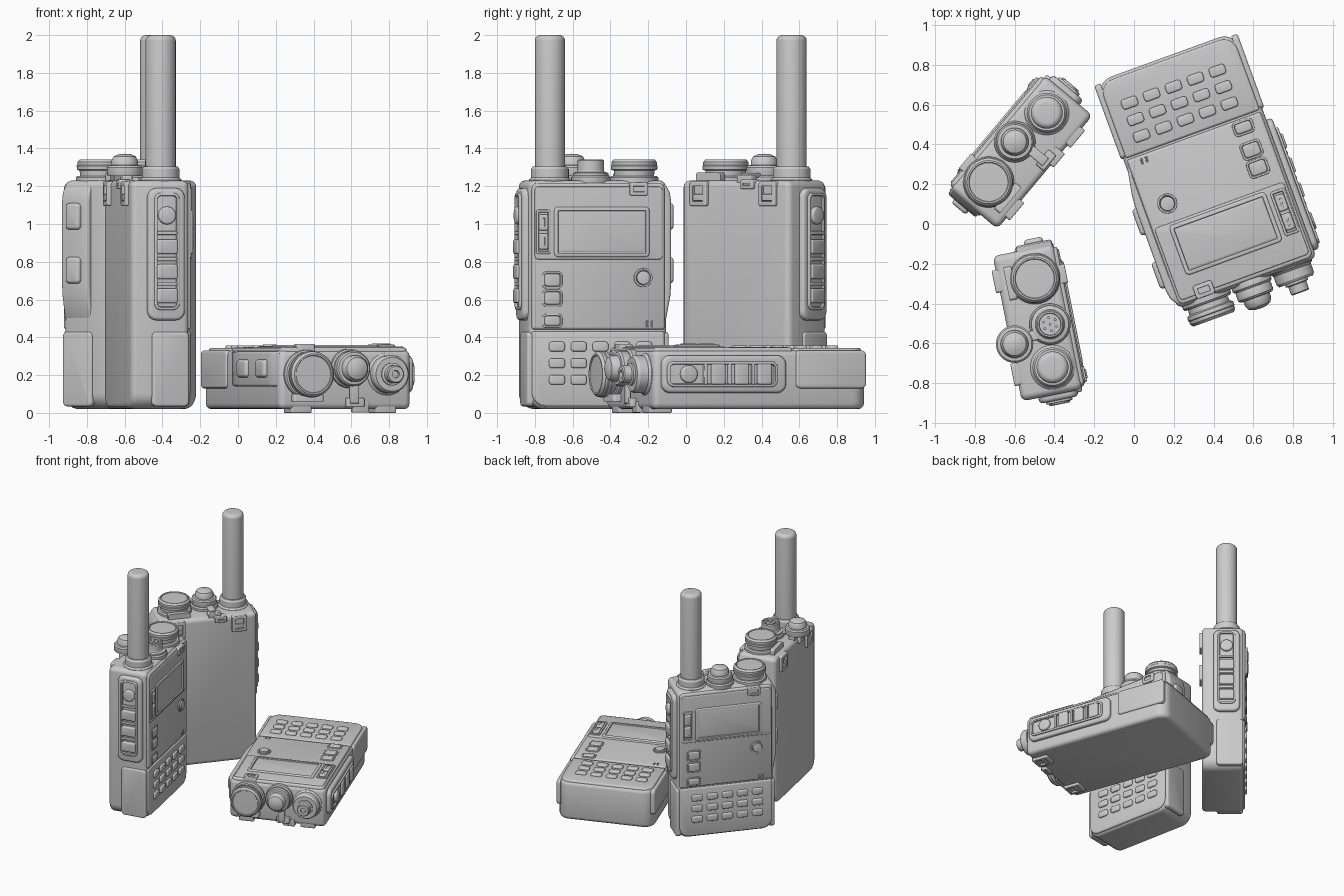
import bpy, bmesh
from math import sin, cos, pi, radians
from mathutils import Matrix, Vector

if "Cube" in bpy.data.objects:
    bpy.data.objects.remove(bpy.data.objects["Cube"])

M = Matrix()      # placement of the radio being built
TAG = ""          # name suffix of the radio being built


def finish(name, bm):
    bmesh.ops.recalc_face_normals(bm, faces=bm.faces)
    me = bpy.data.meshes.new(name + TAG)
    bm.to_mesh(me)
    bm.free()
    me.polygons.foreach_set("use_smooth", [True] * len(me.polygons))
    me.set_sharp_from_angle(angle=radians(32))
    ob = bpy.data.objects.new(name + TAG, me)
    bpy.context.collection.objects.link(ob)
    ob.matrix_world = M
    return ob


def rounded(a, b, w, h, rb, rt=None, n=6):
    """Rounded rectangle outline: centre, size, bottom and top corner radius."""
    rt = rb if rt is None else rt
    pts = []
    for q, (sx, sy, r) in enumerate(((1, 1, rt), (-1, 1, rt), (-1, -1, rb), (1, -1, rb))):
        for i in range(n + 1):
            t = (q + i / n) * pi / 2
            pts.append((a + sx * (w / 2 - r) + r * cos(t), b + sy * (h / 2 - r) + r * sin(t)))
    return pts


def prism(name, pts, d0, d1, axis="y", bev=0.008, both=False, dish=None):
    """Outline pushed from d0 to the outer depth d1, rim bevelled, face optionally dished."""
    bm = bmesh.new()
    place = (lambda a, b, d: (a, d, b)) if axis == "y" else (lambda a, b, d: (d, a, b))
    k = 1 if axis == "y" else 0
    lo = [bm.verts.new(place(a, b, d0)) for a, b in pts]
    hi = [bm.verts.new(place(a, b, d1)) for a, b in pts]
    bm.faces.new(lo)
    bm.faces.new(hi)
    for i in range(len(pts)):
        j = (i + 1) % len(pts)
        bm.faces.new((lo[i], lo[j], hi[j], hi[i]))
    bmesh.ops.recalc_face_normals(bm, faces=bm.faces)
    ends = (d0, d1) if both else (d1,)
    rim = [e for e in bm.edges if any(all(abs(v.co[k] - d) < 1e-6 for v in e.verts) for d in ends)]
    bmesh.ops.bevel(bm, geom=rim, offset=bev, segments=3, profile=0.5, affect='EDGES', clamp_overlap=True)
    if dish:
        cap = max((f for f in bm.faces if abs(f.calc_center_median()[k] - d1) < 1e-5), key=lambda f: f.calc_area())
        bmesh.ops.inset_region(bm, faces=[cap], thickness=dish[0])
        bmesh.ops.inset_region(bm, faces=[cap], thickness=0.004)
        for v in cap.verts:
            v.co[k] -= dish[1] * (1 if d1 > d0 else -1)
    return finish(name, bm)


def lathe(name, x, y, prof, n=40):
    bm = bmesh.new()
    vs = [bm.verts.new((r, 0, z)) for r, z in prof]
    es = [bm.edges.new(p) for p in zip(vs, vs[1:])]
    bmesh.ops.spin(bm, geom=vs + es, cent=(0, 0, 0), axis=(0, 0, 1), angle=2 * pi, steps=n)
    bmesh.ops.remove_doubles(bm, verts=bm.verts, dist=1e-5)
    bmesh.ops.translate(bm, verts=bm.verts, vec=(x, y, 0))
    return finish(name, bm)


def cap(name, x, y):
    lathe(name, x, y, [(0, 1.235), (.09, 1.235), (.094, 1.245), (.094, 1.28), (.086, 1.29), (.07, 1.292),
                       (.07, 1.315), (.058, 1.338), (.03, 1.35), (0, 1.352)])


def radio(tag, matrix, antenna, open_port):
    global M, TAG
    M, TAG = matrix, tag
    # main shell, raised front panels and lower side clamps
    prism("body", rounded(0, .605, .744, 1.21, .085, .035), .16, -.152, bev=.03, both=True)
    prism("front_panel", rounded(0, .81, .715, .775, .012, .03), -.12, -.165, bev=.012)
    prism("screen_panel", rounded(.0, .985, .69, .385, .02), -.15, -.172, bev=.007)
    prism("keypad_panel", rounded(0, .213, .715, .398, .075, .012), -.12, -.163, bev=.014)
    for s in (-1, 1):
        prism("side_clamp", rounded(-.05, .212, .2, .395, .025), s * .35, s * .383, "x", .012)
    # screen
    prism("screen_bezel", rounded(.016, .938, .515, .265, .022), -.16, -.18, dish=(.012, .014))
    prism("screen_glass", rounded(.016, .938, .465, .215, .02), -.16, -.173, bev=.005)
    # rocker beside the screen
    prism("rocker_frame", rounded(-.3, .938, .078, .235, .014), -.16, -.181, bev=.005, dish=(.007, .01))
    for z in (.888, .988):
        prism("rocker_key", rounded(-.3, z, .05, .085, .012), -.16, -.188, dish=(.012, .004))
    # keys on the middle of the front
    for z, h in ((.683, .09), (.587, .09), (.467, .075)):
        prism("key_frame", rounded(-.25, z, .108, h, .022), -.155, -.17, bev=.004, dish=(.006, .007))
        prism("function_key", rounded(-.25, z, .084, h - .024, .016), -.155, -.177)
    prism("round_key_ring", rounded(.24, .696, .1, .1, .0499, n=8), -.155, -.174, bev=.006, dish=(.008, .008))
    prism("round_key", rounded(.24, .696, .072, .072, .0359, n=8), -.155, -.183, bev=.012)
    for x in (.262, .288):
        prism("microphone_slit", rounded(x, .452, .012, .032, .004), -.155, -.17, bev=.002, dish=(.002, .006))
    for row in range(3):
        for col in range(5):
            prism("keypad_key", rounded(.01 + .1175 * (col - 2), .155 + .088 * row, .084, .052, .015, n=4),
                  -.15, -.178, bev=.009)
    # button pad on the left side
    prism("side_pad", rounded(-.025, .82, .2, .70, .05), -.35, -.402, "x", .018)
    prism("side_pad_rim", rounded(-.025, .835, .135, .62, .035), -.39, -.414, "x", .006, dish=(.008, .014))
    prism("round_side_key", rounded(-.025, 1.025, .094, .094, .046, n=8), -.39, -.424, "x", .012)
    for z in (.86, .728, .6):
        prism("side_key", rounded(-.025, z, .11, .078, .012), -.39, -.424, "x", .009)
    for z in (.932, .794, .664):
        prism("side_rib", rounded(-.025, z, .11, .02, .008), -.39, -.416, "x", .004)
    # tapered socket cover on the right side
    prism("socket_cover", [(.34, .42), (.366, .45), (.394, .6), (.398, .66), (.398, 1.1), (.39, 1.15),
                           (.366, 1.19), (.34, 1.19)], .04, -.145, bev=.014, both=True)
    for z in (1.02, .735):
        prism("socket_bump", rounded(-.055, z, .095, .14, .022), .38, .42, "x", .016)
    # latches on the back and on the front below the dial
    for x in (.243, -.233):
        prism("back_latch", rounded(x, 1.14, .115, .13, .012), .14, .18, bev=.006, dish=(.018, .014))
        prism("back_latch_lip", rounded(x, 1.12, .07, .035, .008), .14, .178, bev=.004)
    prism("centre_latch", rounded(-.09, 1.19, .09, .05, .01), .12, .178, bev=.006, dish=(.014, .01))
    prism("front_latch", rounded(.215, 1.165, .1, .07, .014), -.14, -.185, bev=.006, dish=(.014, .008))
    # dial with its collar and guard
    lathe("dial_collar", .22, -.025, [(0, 1.19), (.128, 1.19), (.128, 1.225), (.12, 1.235), (.1, 1.235), (0, 1.235)])
    lathe("dial", .22, -.025, [(0, 1.23), (.105, 1.23), (.108, 1.262), (.122, 1.268), (.124, 1.288), (.12, 1.292),
                               (.12, 1.308), (.108, 1.322), (.1, 1.322), (.097, 1.317), (0, 1.319)])
    prism("dial_guard", rounded(.22, 1.225, .17, .055, .015), .12, .08, bev=.006)
    # middle port, its swelling on the front and its cover
    lathe("port_collar", -.02, -.055, [(0, 1.165), (.07, 1.165), (.1, 1.19), (.104, 1.2), (.104, 1.228), (.096, 1.238), (0, 1.238)])
    if open_port:
        lathe("port", -.02, -.055, [(.094, 1.235), (.094, 1.25), (.074, 1.256), (.07, 1.262), (.07, 1.315),
                                    (.064, 1.322), (.056, 1.322), (.054, 1.308), (0, 1.308)])
        for i in range(7):
            r, t = (.034, i * pi / 3) if i < 6 else (0, 0)
            lathe("port_pin", -.02 + r * cos(t), -.055 + r * sin(t),
                  [(.007, 1.3), (.007, 1.316), (0, 1.316)], 10)
        cap("port_cover", -.083, .139)
        prism("cover_strap", rounded(-.06, 1.235, .05, .02, .008), .1, -.02, bev=.003, both=True)
    else:
        cap("port_cover", -.02, -.055)
        prism("cover_strap", rounded(-.04, 1.238, .05, .026, .008), .13, .0, bev=.004, both=True)
    prism("strap_anchor", rounded(-.05, 1.215, .1, .05, .012), .15, .1, bev=.006, both=True)
    # antenna or its bare connector
    lathe("antenna_base", -.235, -.025, [(0, 1.19), (.112, 1.19), (.112, 1.212), (.104, 1.22), (.1, 1.225),
                                         (.1, 1.27), (.09, 1.285), (0, 1.285)])
    if antenna:
        dome = [(.08 - .03 + .03 * cos(i * pi / 12), 1.95 + .03 * sin(i * pi / 12)) for i in range(7)]
        lathe("antenna", -.235, -.025, [(0, 1.27), (.08, 1.27)] + dome + [(0, 1.98)])
    else:
        lathe("antenna_socket", -.235, -.025, [(0, 1.28), (.06, 1.28), (.06, 1.295), (.048, 1.3), (.048, 1.34),
                                               (.042, 1.346), (.02, 1.346), (.018, 1.33), (0, 1.33)])


def standing(x, y, deg):
    return Matrix.Translation((x, y, .02)) @ Matrix.Rotation(radians(deg), 4, 'Z')


# third radio lies on its back with its top toward the front
c, s = cos(radians(20)), sin(radians(20))
lying = Matrix(((-c, 0, s, .155), (-s, 0, -c, .839), (0, -1, 0, .18), (0, 0, 0, 1)))

radio("_front", standing(-.48, -.495, 101.3), True, True)
radio("_rear", standing(-.57, .363, 230), True, False)
radio("_lying", lying, False, False)
